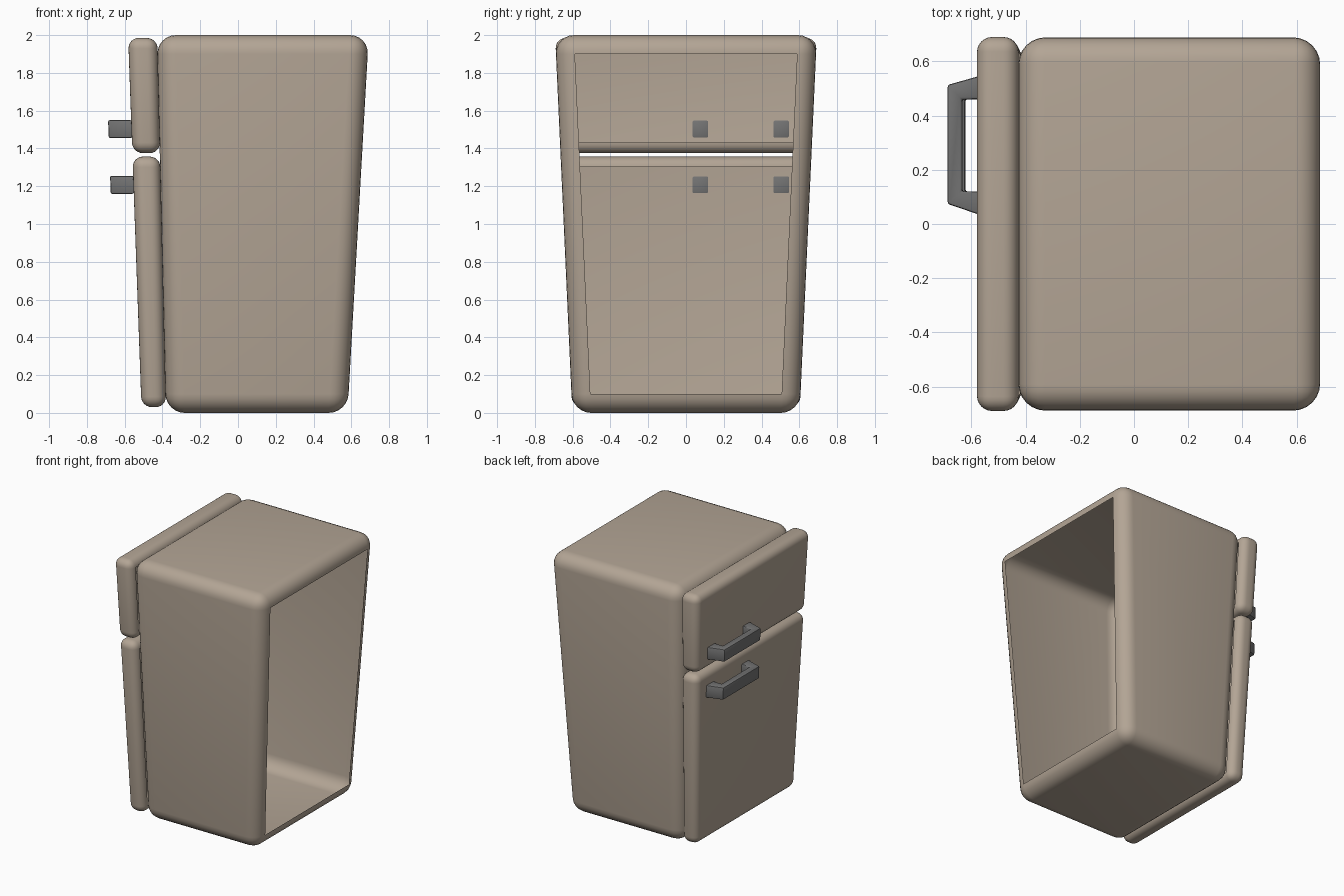
import bpy, bmesh
from mathutils import Vector

if "Cube" in bpy.data.objects:
    bpy.data.objects.remove(bpy.data.objects["Cube"])


def material(name, rgb):
    m = bpy.data.materials.new(name)
    m.diffuse_color = (*rgb, 1)
    m.use_nodes = True
    m.node_tree.nodes["Principled BSDF"].inputs["Base Color"].default_value = m.diffuse_color
    return m


beige = material("warm beige", (0.45, 0.375, 0.30))
grey = material("handle grey", (0.17, 0.17, 0.17))


def finish(bm, name, mat):
    me = bpy.data.meshes.new(name)
    bm.to_mesh(me)
    bm.free()
    me.materials.append(mat)
    ob = bpy.data.objects.new(name, me)
    bpy.context.collection.objects.link(ob)
    bpy.ops.object.select_all(action='DESELECT')
    ob.select_set(True)
    bpy.context.view_layer.objects.active = ob
    bpy.ops.object.shade_smooth_by_angle(angle=0.6)
    return ob


# the cabinet widens linearly with height
def half_depth(z): return 0.602 + 0.0455 * z
def door_front(z): return -0.510 - 0.036 * z
def door_back(z): return -0.380 - 0.0235 * z
def body_front(z): return -0.382 - 0.0235 * z
def body_back(z): return 0.580 + 0.0562 * z


def tapered_shell(name, z0, z1, left, right, radius, open_sides):
    """Rounded tapered box; the flat panel on each open side (+1/-1 in x) is removed."""
    bm = bmesh.new()
    bmesh.ops.create_cube(bm, size=2)
    for v in bm.verts:
        z = z1 if v.co.z > 0 else z0
        x = right(z) if v.co.x > 0 else left(z)
        v.co = Vector((x, half_depth(z) * v.co.y, z))
    bmesh.ops.bevel(bm, geom=bm.edges[:], offset=radius, segments=6,
                    profile=0.5, affect='EDGES')
    bm.normal_update()
    panels = [max((f for f in bm.faces if f.normal.x * s > 0.9),
                  key=lambda f: f.calc_area()) for s in open_sides]
    bmesh.ops.delete(bm, geom=panels, context='FACES')
    return finish(bm, name, beige)


# cabinet, open at the back and behind the doors
tapered_shell("cabinet", 0.0, 2.0, body_front, body_back, 0.1, (1, -1))
# doors, open on their inner side
tapered_shell("freezer_door", 1.375, 1.985, door_front, door_back, 0.056, (1,))
tapered_shell("fridge_door", 0.03, 1.357, door_front, door_back, 0.056, (1,))


# bracket handles: (distance out from the door, y)
bracket = [(-0.002, 0.032), (0.122, 0.074), (0.122, 0.513), (-0.002, 0.548),
           (-0.002, 0.46), (0.07, 0.46), (0.07, 0.12), (-0.002, 0.12)]


def handle(name, z0, z1):
    bm = bmesh.new()
    face = bm.faces.new([bm.verts.new((door_front(z0) - d, y, z0)) for d, y in bracket])
    ext = bmesh.ops.extrude_face_region(bm, geom=[face])
    for v in ext["geom"]:
        if isinstance(v, bmesh.types.BMVert):
            v.co += Vector((door_front(z1) - door_front(z0), 0, z1 - z0))
    bmesh.ops.recalc_face_normals(bm, faces=bm.faces[:])
    bmesh.ops.bevel(bm, geom=bm.edges[:], offset=0.008, segments=2,
                    profile=0.5, affect='EDGES')
    return finish(bm, name, grey)


handle("freezer_handle", 1.455, 1.55)
handle("fridge_handle", 1.16, 1.255)
